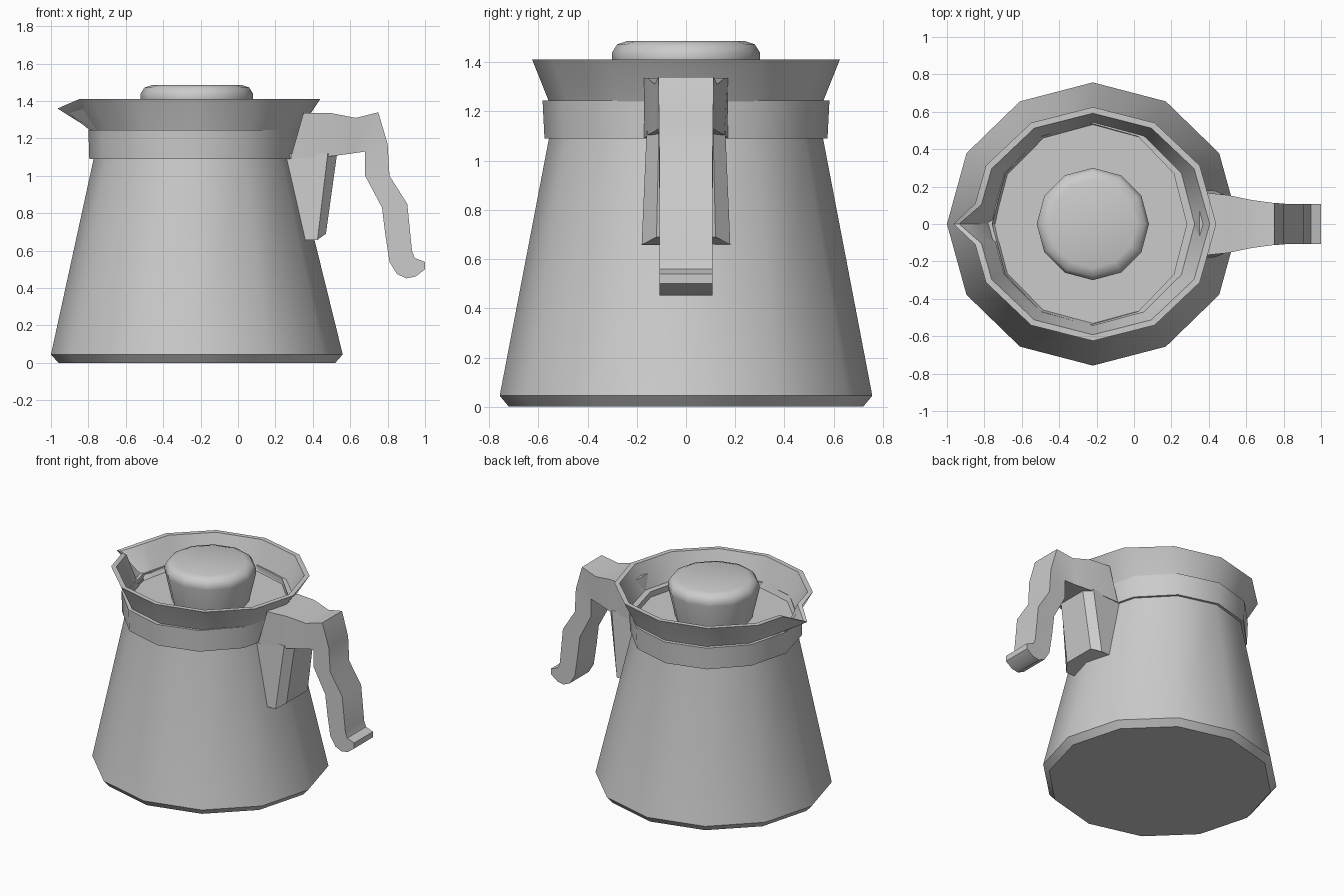
import bpy, bmesh, math

if "Cube" in bpy.data.objects:
    bpy.data.objects.remove(bpy.data.objects["Cube"])

SIDES = 12


def finish(name, bm, angle=40):
    bmesh.ops.recalc_face_normals(bm, faces=bm.faces)
    me = bpy.data.meshes.new(name)
    bm.to_mesh(me)
    bm.free()
    ob = bpy.data.objects.new(name, me)
    bpy.context.collection.objects.link(ob)
    bpy.ops.object.select_all(action='DESELECT')
    ob.select_set(True)
    bpy.context.view_layer.objects.active = ob
    bpy.ops.object.shade_smooth_by_angle(angle=math.radians(angle))
    return ob


def loft(name, rings, cap_start=True, cap_end=True, loop=False, angle=40):
    """Skin a list of equal-length point rings."""
    bm = bmesh.new()
    vs = [[bm.verts.new(p) for p in r] for r in rings]
    n = len(vs[0])
    pairs = list(zip(vs, vs[1:])) + ([(vs[-1], vs[0])] if loop else [])
    for a, b in pairs:
        for i in range(n):
            j = (i + 1) % n
            bm.faces.new((a[i], a[j], b[j], b[i]))
    if cap_start and not loop:
        bm.faces.new(vs[0])
    if cap_end and not loop:
        bm.faces.new(vs[-1])
    return finish(name, bm, angle)


def ring(cx, rx, ry, z):
    return [(cx + rx * math.cos(i * math.tau / SIDES),
             ry * math.sin(i * math.tau / SIDES), z) for i in range(SIDES)]


def spout_ring(cx, rx, ry, z, tip_x, tip_z):
    """Ring whose left corner becomes base, tip, base of the spout."""
    r = ring(cx, rx, ry, z)
    k = SIDES // 2

    def mix(a, b, t=0.35):
        return tuple(u + (v - u) * t for u, v in zip(a, b))
    return r[:k] + [mix(r[k], r[k - 1]), (tip_x, 0, tip_z),
                    mix(r[k], r[k + 1])] + r[k + 1:]


# Tapered jug body
loft("jug_body", [ring(-0.22, 0.74, 0.72, 0), ring(-0.22, 0.78, 0.757, 0.045),
                  ring(-0.235, 0.535, 0.555, 1.10), ring(-0.235, 0.53, 0.55, 1.15)])

# Collar band
loft("collar", [ring(-0.238, 0.52, 0.54, 1.09), ring(-0.238, 0.557, 0.575, 1.09),
                ring(-0.238, 0.562, 0.583, 1.245), ring(-0.238, 0.52, 0.54, 1.245)],
     loop=True)

# Flared rim with pouring spout
loft("rim_and_spout", [spout_ring(-0.225, 0.535, 0.545, 1.20, -0.755, 1.20),
                       spout_ring(-0.225, 0.55, 0.557, 1.24, -0.775, 1.24),
                       spout_ring(-0.22, 0.66, 0.625, 1.41, -0.965, 1.36),
                       spout_ring(-0.22, 0.625, 0.592, 1.41, -0.935, 1.362),
                       spout_ring(-0.22, 0.525, 0.53, 1.20, -0.74, 1.20)],
     loop=True, angle=35)

# Recessed lid and its knob
loft("lid", [ring(-0.22, 0.53, 0.535, 1.17), ring(-0.22, 0.53, 0.535, 1.205)])
loft("lid_knob", [ring(-0.22, r, r, z) for r, z in
                  [(0.25, 1.19), (0.30, 1.41), (0.30, 1.44), (0.28, 1.472), (0.235, 1.487)]])

# Handle: outer point, inner point, half width
stations = [
    (0.35, 1.335, 0.28, 1.09, 0.170),
    (0.50, 1.335, 0.50, 1.105, 0.155),
    (0.63, 1.31, 0.60, 1.118, 0.128),
    (0.75, 1.34, 0.68, 1.13, 0.112),
    (0.80, 1.17, 0.68, 1.00, 0.110),
    (0.81, 1.00, 0.77, 0.83, 0.108),
    (0.905, 0.85, 0.787, 0.69, 0.108),
    (0.93, 0.60, 0.81, 0.54, 0.107),
    (0.945, 0.56, 0.85, 0.475, 0.107),
    (1.00, 0.54, 0.90, 0.452, 0.107),
    (1.00, 0.50, 0.95, 0.462, 0.107)]
loft("handle", [[(a, -w, b), (a, w, b), (c, w, d), (c, -w, d)]
                for a, b, c, d, w in stations], angle=30)


# Handle mounting leg against the body
def leg_ring(back, edge, ridge, z, z_ridge, w, wr):
    return [(back, -w, z), (edge, -w, z), (ridge, -wr, z_ridge),
            (ridge, wr, z_ridge), (edge, w, z), (back, w, z)]


loft("handle_leg", [leg_ring(0.25, 0.48, 0.53, 1.12, 1.12, 0.16, 0.11),
                    leg_ring(0.36, 0.425, 0.47, 0.658, 0.69, 0.18, 0.12)], angle=30)
